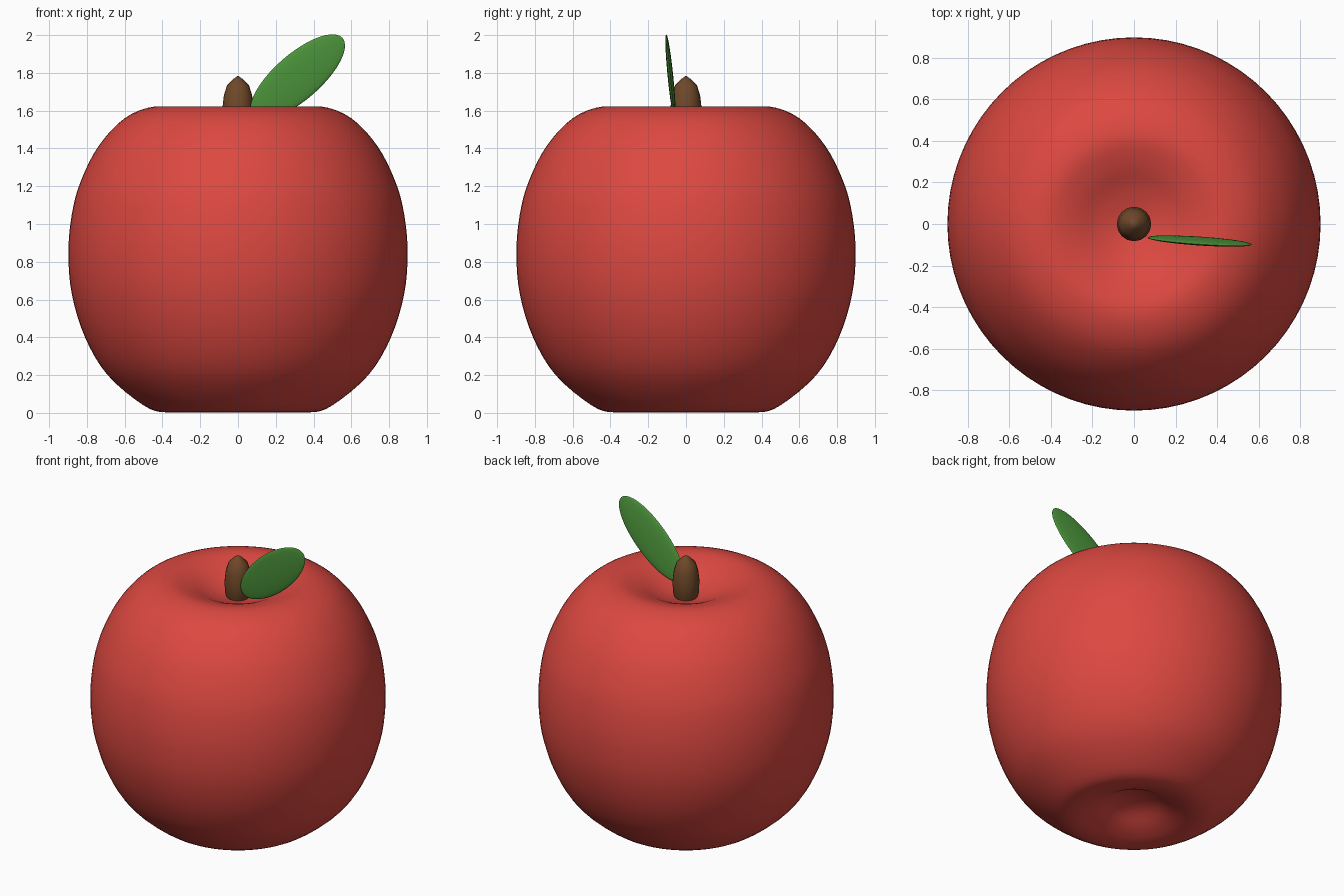
import bpy, bmesh, math
from mathutils import Matrix, Vector

if "Cube" in bpy.data.objects:
    bpy.data.objects.remove(bpy.data.objects["Cube"])


def material(name, color):
    m = bpy.data.materials.new(name)
    m.diffuse_color = (*color, 1)
    m.use_nodes = True
    m.node_tree.nodes["Principled BSDF"].inputs["Base Color"].default_value = m.diffuse_color
    return m


def smooth_path(pts, steps):
    """Catmull-Rom curve through the profile points."""
    p = [Vector(q) for q in pts]
    # mirror the end points over the axis so the poles stay level
    p = [Vector((-p[1].x, p[1].y))] + p + [Vector((-p[-2].x, p[-2].y))]
    out = []
    for a, b, c, d in zip(p, p[1:], p[2:], p[3:]):
        for i in range(steps):
            t = i / steps
            out.append(0.5 * (2 * b + (c - a) * t + (2 * a - 5 * b + 4 * c - d) * t * t
                              + (3 * b - a - 3 * c + d) * t ** 3))
    return out + [p[-2]]


def finish(name, bm, mat, angle):
    bmesh.ops.recalc_face_normals(bm, faces=bm.faces)
    me = bpy.data.meshes.new(name)
    bm.to_mesh(me)
    bm.free()
    ob = bpy.data.objects.new(name, me)
    bpy.context.collection.objects.link(ob)
    me.materials.append(mat)
    bpy.ops.object.select_all(action='DESELECT')
    ob.select_set(True)
    bpy.context.view_layer.objects.active = ob
    bpy.ops.object.shade_smooth_by_angle(angle=math.radians(angle))
    return ob


def lathe(name, profile, sides, mat, angle=60):
    """Revolve (radius, height) points, first and last on the axis."""
    bm = bmesh.new()
    verts = [bm.verts.new((r, 0, z)) for r, z in profile]
    edges = [bm.edges.new(e) for e in zip(verts, verts[1:])]
    bmesh.ops.spin(bm, geom=verts + edges, axis=(0, 0, 1), cent=(0, 0, 0),
                   angle=math.tau, steps=sides)
    bmesh.ops.remove_doubles(bm, verts=bm.verts, dist=1e-4)
    return finish(name, bm, mat, angle)


red = material("apple red", (0.72, 0.065, 0.052))
brown = material("bark brown", (0.16, 0.065, 0.022))
green = material("leaf green", (0.075, 0.31, 0.045))

# Fruit body, dimpled at both ends
body = [(0, 0.12), (0.12, 0.10), (0.25, 0.035), (0.38, 0.003), (0.50, 0.04), (0.69, 0.20),
        (0.81, 0.40), (0.88, 0.63), (0.898, 0.85), (0.88, 1.05), (0.835, 1.22),
        (0.74, 1.41), (0.60, 1.56), (0.44, 1.622), (0.30, 1.595), (0.16, 1.535), (0, 1.50)]
lathe("fruit_body", smooth_path(body, 4), 72, red)

# Stubby stem with a blunt pointed top
stem = [(0, 1.47), (0.06, 1.48), (0.08, 1.54), (0.083, 1.61), (0.075, 1.68),
        (0.058, 1.735), (0.022, 1.77), (0, 1.785)]
lathe("stem", stem, 16, brown, 40)

# Leaf: flattened ellipsoid, tilted up to the right and leaning forward
bm = bmesh.new()
bmesh.ops.create_uvsphere(bm, u_segments=32, v_segments=20, radius=1,
                          matrix=Matrix.Rotation(math.pi / 2, 4, 'Y'))
tilt = Matrix.Rotation(-math.radians(41), 3, 'Y')
for v in bm.verts:
    p = tilt @ Vector((v.co.x * 0.315, v.co.y * 0.015, v.co.z * 0.122))
    p.y -= 0.1 * p.z
    v.co = p + Vector((0.316, -0.082, 1.778))
finish("leaf", bm, green, 60)
